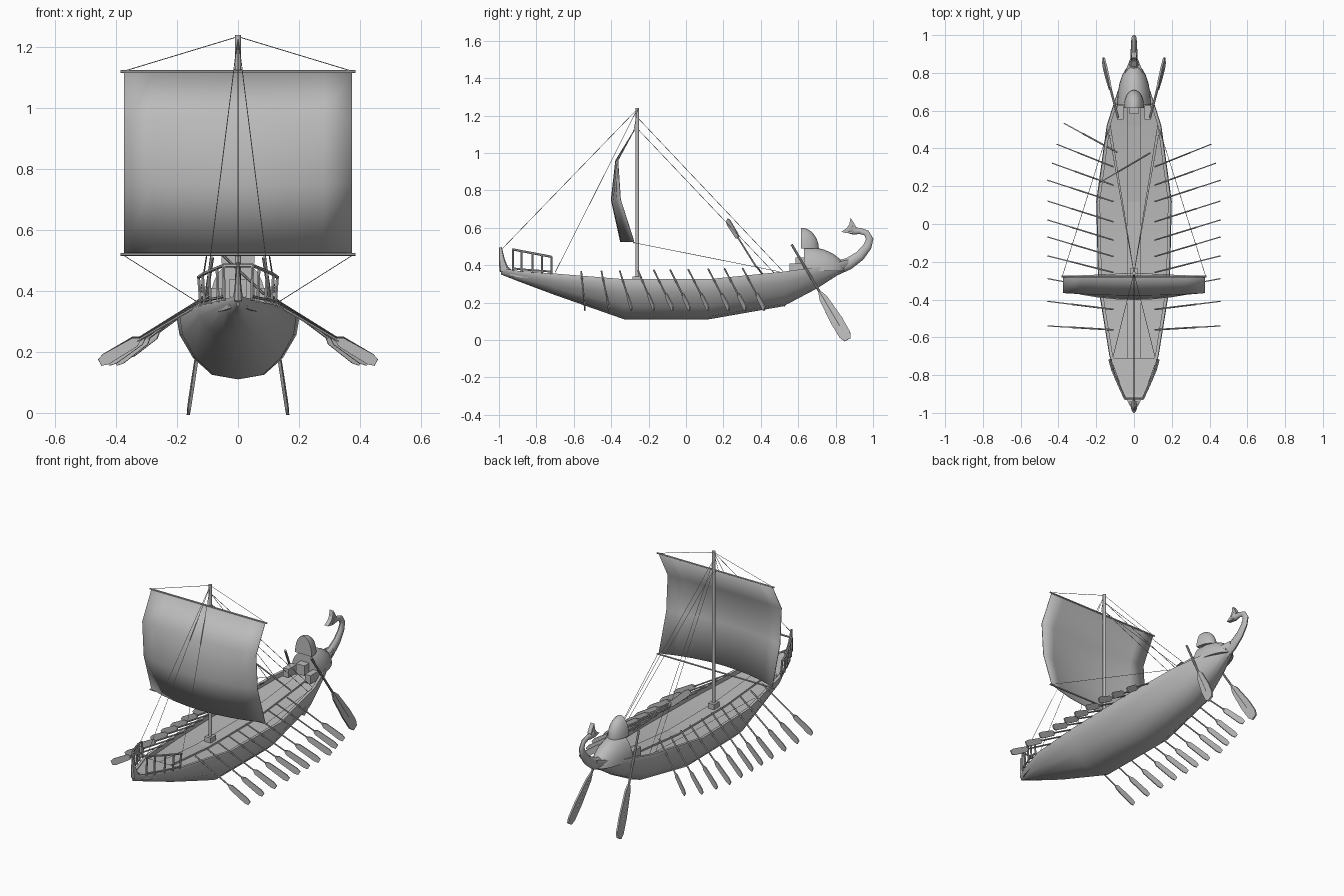
import bpy, bmesh, math
from mathutils import Vector as V

cube = bpy.data.objects.get("Cube")
if cube:
    bpy.data.objects.remove(cube, do_unlink=True)

grey = bpy.data.materials.new("plain grey")
grey.use_nodes = True
COLOR = (0.5, 0.5, 0.5, 1)
grey.diffuse_color = COLOR
grey.node_tree.nodes["Principled BSDF"].inputs["Base Color"].default_value = COLOR


def build(name, verts, faces, smooth=40, fix=True):
    me = bpy.data.meshes.new(name)
    me.from_pydata([tuple(v) for v in verts], [], faces)
    if fix:
        bm = bmesh.new()
        bm.from_mesh(me)
        bmesh.ops.remove_doubles(bm, verts=bm.verts, dist=0.0002)
        bmesh.ops.recalc_face_normals(bm, faces=bm.faces)
        bm.to_mesh(me)
        bm.free()
    ob = bpy.data.objects.new(name, me)
    bpy.context.collection.objects.link(ob)
    me.materials.append(grey)
    if smooth:
        bpy.ops.object.select_all(action='DESELECT')
        ob.select_set(True)
        bpy.context.view_layer.objects.active = ob
        bpy.ops.object.shade_smooth_by_angle(angle=math.radians(smooth))
    return ob


def loft(name, rings, smooth=40):
    """Skin closed rings of equal size and cap both ends."""
    n = len(rings[0])
    faces = [(i * n + j, i * n + (j + 1) % n, (i + 1) * n + (j + 1) % n, (i + 1) * n + j)
             for i in range(len(rings) - 1) for j in range(n)]
    faces += [tuple(range(n)), tuple(range((len(rings) - 1) * n, len(rings) * n))]
    return build(name, [v for r in rings for v in r], faces, smooth)


def tube(name, pts, radii, sides=8, flat=1.0):
    """Round bar along a path; flat squeezes it along x."""
    pts = [V(p) for p in pts]
    rings = []
    for i, p in enumerate(pts):
        d = (pts[min(i + 1, len(pts) - 1)] - pts[max(i - 1, 0)]).normalized()
        u = d.cross(V((1, 0, 0)) if abs(d.x) < 0.9 else V((0, 1, 0))).normalized()
        w = d.cross(u)
        rings.append([p + radii[i] * (u * math.cos(a) + w * flat * math.sin(a))
                      for a in (math.tau * k / sides for k in range(sides))])
    return loft(name, rings)


def rod(name, a, b, r, sides=6):
    return tube(name, [a, b], [r, r], sides)


def box(name, c, s):
    rings = [[V((c[0] + x * s[0] / 2, c[1] + y * s[1] / 2, c[2] + z * s[2] / 2))
              for x, y in ((-1, -1), (1, -1), (1, 1), (-1, 1))] for z in (-1, 1)]
    return loft(name, rings, 0)


def blade(name, a, b, side, outline, thick):
    """Flat paddle from a to b; outline holds (fraction, half width)."""
    a, b = V(a), V(b)
    d = b - a
    n = d.cross(V(side)).normalized()
    w = n.cross(d).normalized()
    ring = [a + d * t + w * h for t, h in outline] + [a + d * t - w * h for t, h in reversed(outline)]
    return loft(name, [[p + n * s * thick / 2 for p in ring] for s in (-1, 1)], 0)


def lerp(table, y, col):
    for p, q in zip(table, table[1:]):
        if y <= q[0]:
            f = max(0, (y - p[0]) / (q[0] - p[0]))
            return p[col] + f * (q[col] - p[col])
    return table[-1][col]


# hull stations: y, half width, keel height, sheer height
HULL = [(-0.99, 0.006, 0.35, 0.385), (-0.9, 0.055, 0.315, 0.37), (-0.7, 0.13, 0.24, 0.355),
        (-0.33, 0.19, 0.11, 0.325), (0.12, 0.2, 0.11, 0.325), (0.52, 0.145, 0.18, 0.365),
        (0.7, 0.088, 0.275, 0.39), (0.87, 0.022, 0.385, 0.43)]
SECTION = [(0, 0), (0.43, 0.07), (0.74, 0.33), (0.96, 0.68), (1, 0.9), (0.98, 1)]
rings = []
for y, w, k, s in HULL:
    half = [(w * a, k + (s - k) * b) for a, b in SECTION]
    lip = min(0.016, w * 0.3)
    drop = min(0.025, (s - k) * 0.3)
    half += [(w * 0.98 - lip, s), (w * 0.98 - lip, s - drop), (0, s - drop)]
    rings.append([V((x, y, z)) for x, z in half] + [V((-x, y, z)) for x, z in half[-2:0:-1]])
loft("hull", rings, 35)


def deck_strip(name, ys, width, lift, thick):
    rings = []
    for y in ys:
        w, z = width(y), lerp(HULL, y, 3) + lift
        rings.append([V((-w, y, z - thick)), V((w, y, z - thick)), V((w, y, z)), V((-w, y, z))])
    return loft(name, rings, 0)


# raised gangway and deck ends
deck_strip("gangway", [-0.71, -0.33, 0.12, 0.52, 0.62], lambda y: 0.036, -0.015, 0.02)
deck_strip("foredeck", [-0.94, -0.9, -0.71], lambda y: lerp(HULL, y, 1) * 0.88, -0.004, 0.03)
deck_strip("sterndeck", [0.62, 0.7, 0.84], lambda y: lerp(HULL, y, 1) * 0.85, -0.005, 0.03)

# bow post and curled stern ornament
tube("bow_post", [(0, -0.94, 0.355), (0, -0.975, 0.38), (0, -0.985, 0.43), (0, -0.992, 0.495)],
     [0.02, 0.026, 0.016, 0.007], 8, 0.6)
tube("stern_curl", [(0, 0.8, 0.385), (0, 0.87, 0.408), (0, 0.93, 0.45), (0, 0.97, 0.5), (0, 0.982, 0.54),
                    (0, 0.965, 0.572), (0, 0.93, 0.583), (0, 0.9, 0.582), (0, 0.88, 0.595)],
     [0.04, 0.032, 0.027, 0.023, 0.02, 0.017, 0.016, 0.02, 0.028], 10, 0.65)
blade("stern_flower", (0, 0.9, 0.585), (0, 0.855, 0.615), (0, 1, 1),
      [(0, 0.02), (0.5, 0.034), (1.0, 0.045), (0.75, 0.012)], 0.024)

# bow railing
rail = [(-0.72, 0.122), (-0.77, 0.11), (-0.82, 0.09), (-0.88, 0.065), (-0.925, 0.045)]
for s, side in ((1, "left"), (-1, "right")):
    feet = [V((s * x, y, lerp(HULL, y, 3) - 0.005)) for y, x in rail]
    tops = [V((s * x * 1.06, y, 0.445 + (-0.72 - y) * 0.19)) for y, x in rail]
    for a, b in zip(feet, tops):
        rod(side + "_rail_post", a, b, 0.0055)
    tube(side + "_top_rail", tops, [0.006] * 5, 6)
    tube(side + "_bottom_rail", [p + V((0, 0, 0.014)) for p in feet], [0.005] * 5, 6)
rod("front_top_rail", (-0.048, -0.925, 0.484), (0.048, -0.925, 0.484), 0.006)

# mast, yards
rod("mast", (0, -0.26, 0.3), (0, -0.26, 1.24), 0.01, 10)
box("mast_step", (0, -0.26, 0.325), (0.04, 0.05, 0.03))
for name, z in (("upper_yard", 1.12), ("lower_yard", 0.52)):
    rod(name, (-0.385, -0.278, z), (0.385, -0.278, z), 0.005)

# billowing sail: height, edge y, centre y
SAIL = [(0.525, -0.28, -0.352), (0.75, -0.352, -0.402), (0.96, -0.366, -0.378), (1.12, -0.28, -0.28)]
cols = 8
verts = []
for z, edge, mid in SAIL:
    for c in range(cols + 1):
        f = 2 * c / cols - 1
        verts.append((0.375 * f, edge + (mid - edge) * (1 - f * f), z))
row = cols + 1
faces = [(r * row + c, r * row + c + 1, (r + 1) * row + c + 1, (r + 1) * row + c)
         for r in range(len(SAIL) - 1) for c in range(cols)]
sail = build("sail", verts, faces, 60)
mod = sail.modifiers.new("thickness", 'SOLIDIFY')
mod.thickness = 0.004

# rigging
ROPE = 0.0014
top = (0, -0.26, 1.235)
rod("forestay", top, (0, -0.985, 0.485), ROPE, 4)
for s in (-1, 1):
    rod("yard_lift", top, (s * 0.38, -0.278, 1.12), ROPE, 4)
    rod("bow_shroud", top, (s * 0.11, -0.7, 0.36), ROPE, 4)
    rod("stern_shroud", (0, -0.26, 1.19), (s * 0.125, 0.52, 0.365), ROPE, 4)
    rod("inner_shroud", (0, -0.26, 1.13), (s * 0.13, 0.47, 0.36), ROPE, 4)
    rod("sheet", (s * 0.38, -0.278, 0.52), (s * 0.135, 0.5, 0.365), ROPE, 4)


# rowing oars
def oar(name, a, b):
    a, b = V(a), V(b)
    neck = a.lerp(b, 0.65)
    rod(name + "_shaft", a, neck, 0.0045)
    blade(name + "_blade", a.lerp(b, 0.62), b, (0, 0, 1),
          [(0, 0.005), (0.12, 0.016), (0.85, 0.019), (1, 0.012)], 0.006)


tips = [-0.54, -0.41, -0.29, -0.17, -0.07, 0.02, 0.12, 0.23, 0.32, 0.42]
for s, side in ((1, "left"), (-1, "right")):
    for i, y in enumerate(tips):
        sweep = min(0.02 + 0.022 * i, 0.09 + 0.003 * i)
        reach = 0.453 - 0.025 * max(0, i - 7)
        oar(side + "_oar", (s * 0.11, y - sweep, 0.365 + 0.002 * i), (s * reach, y, 0.165))
oar("right_stern_oar", (-0.09, 0.38, 0.39), (-0.365, 0.53, 0.19))
oar("raised_oar", (0.085, 0.376, 0.39), (-0.18, 0.22, 0.64))

# steering oars
for s, side in ((1, "left"), (-1, "right")):
    a, b = V((s * 0.085, 0.565, 0.51)), V((s * 0.163, 0.865, 0.002))
    rod(side + "_steering_shaft", a, a.lerp(b, 0.85), 0.0065, 8)
    blade(side + "_steering_blade", a.lerp(b, 0.5), b, (0, 1, 0.4),
          [(0, 0.008), (0.12, 0.022), (0.6, 0.034), (0.9, 0.032), (1, 0.018)], 0.01)


# half dome: open toward the bow
def half_dome(name, c, r, seg=12, steps=6):
    rings = []
    for i in range(steps + 1):
        t = math.pi / 2 * i / steps
        k = max(math.cos(t), 0.01)
        arch = [V((c[0] + r[0] * k * math.cos(a), c[1] + r[1] * math.sin(t), c[2] + r[2] * k * math.sin(a)))
                for a in (math.pi * j / seg for j in range(seg + 1))]
        rings.append(arch)
    return loft(name, rings)


half_dome("cabin", (0, 0.63, 0.37), (0.09, 0.22, 0.13))
half_dome("cabin_hood", (0, 0.615, 0.49), (0.055, 0.095, 0.11))
box("helm_seat", (0, 0.61, 0.41), (0.055, 0.05, 0.06))
for s, side in ((1, "left"), (-1, "right")):
    box(side + "_stern_block", (s * 0.072, 0.59, 0.385), (0.035, 0.075, 0.05))
